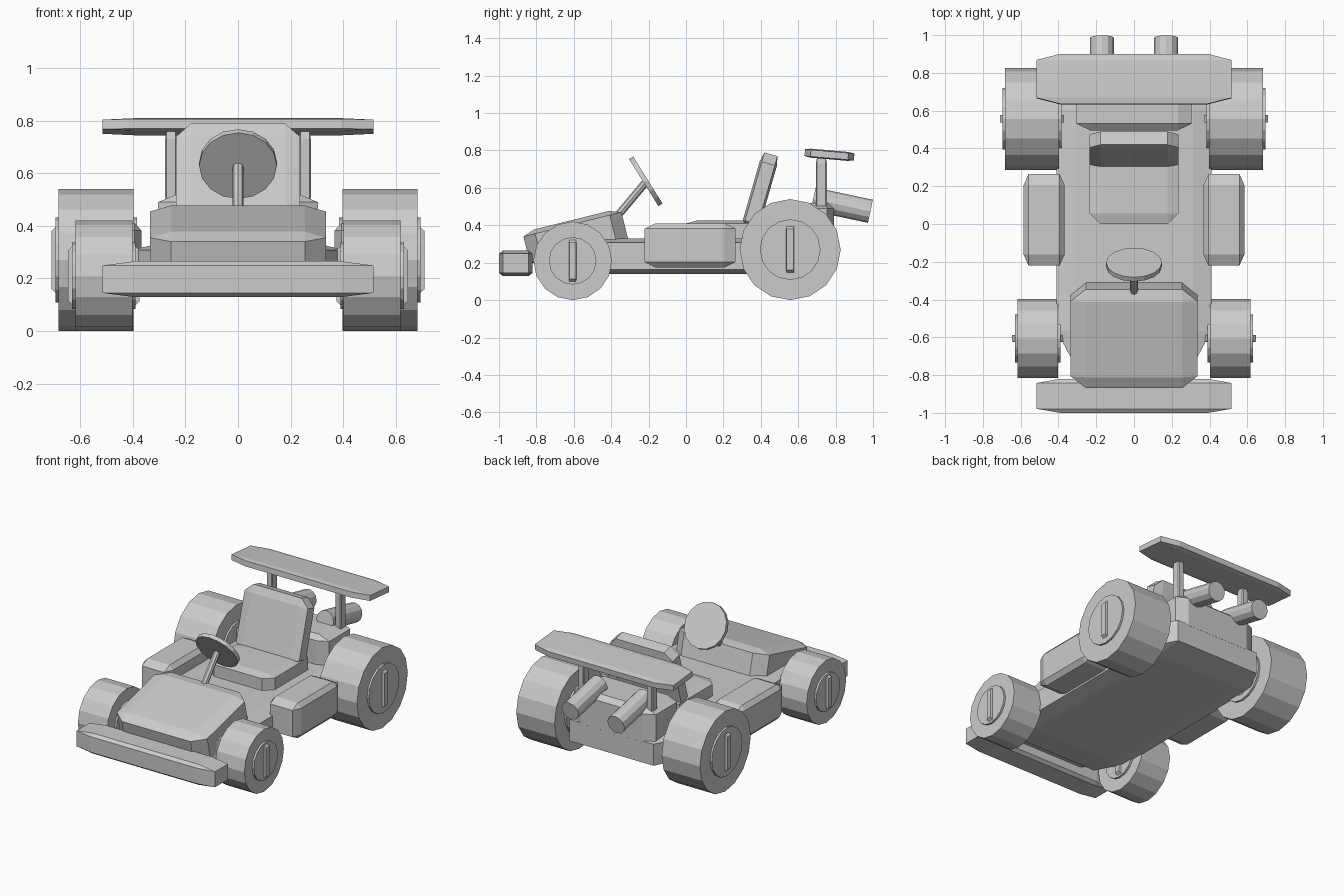
import bpy, bmesh
from math import radians, pi
from mathutils import Vector, Matrix

if "Cube" in bpy.data.objects:
    bpy.data.objects.remove(bpy.data.objects["Cube"])


def finish(bm, name):
    bmesh.ops.recalc_face_normals(bm, faces=bm.faces)
    me = bpy.data.meshes.new(name)
    bm.to_mesh(me)
    bm.free()
    ob = bpy.data.objects.new(name, me)
    bpy.context.collection.objects.link(ob)
    return ob


def block(name, center, size, tilt=0, b=0.12):
    """Chamfered unit cube, stretched to size and tilted about x."""
    bm = bmesh.new()
    bmesh.ops.create_cube(bm, size=1)
    bmesh.ops.bevel(bm, geom=bm.edges[:], offset=b, segments=1,
                    affect='EDGES', profile=0.5)
    bm.transform(Matrix.Translation(center)
                 @ Matrix.Rotation(radians(tilt), 4, 'X')
                 @ Matrix.Diagonal((*size, 1)))
    return finish(bm, name)


def rod(name, start, end, radius, sides=16):
    """Cylinder between two points."""
    a, c = Vector(start), Vector(end)
    d = c - a
    bm = bmesh.new()
    bmesh.ops.create_cone(bm, cap_ends=True, segments=sides, radius1=radius,
                          radius2=radius, depth=d.length)
    bm.transform(Matrix.Translation((a + c) / 2)
                 @ d.to_track_quat('Z', 'Y').to_matrix().to_4x4())
    return finish(bm, name)


def wheel(name, x, y, r, width, hub_r, bar):
    """Tyre, hub disc and hub bar, the last two poking out on both sides."""
    for part, rad, w in (("tyre", r, width), ("hub", hub_r, width + 0.026)):
        rod(f"{name}_{part}", (x - w / 2, y, r), (x + w / 2, y, r), rad)
    block(f"{name}_hub_bar", (x, y, r), (width + 0.056, bar[0], bar[1]))


# Body
block("chassis", (0, 0.02, 0.235), (0.82, 1.54, 0.19))
block("front_bumper", (0, -0.91, 0.197), (1.03, 0.18, 0.137))
block("nose", (0, -0.59, 0.335), (0.67, 0.54, 0.19), 14)
block("engine", (0, 0.643, 0.395), (0.61, 0.295, 0.25))

# Seat
block("seat_cushion", (0, 0.23, 0.36), (0.47, 0.46, 0.13))
block("seat_back", (0, 0.395, 0.573), (0.47, 0.095, 0.43), -16)

# Steering
axis = Vector((0, 0.85, 0.53)) * 0.013
middle = Vector((0, -0.215, 0.635))
rod("steering_wheel", middle - axis, middle + axis, 0.148)
rod("steering_column", (0, -0.40, 0.41), (0, -0.22, 0.625), 0.021, 8)

# Rear wing
block("wing", (0, 0.767, 0.777), (1.03, 0.265, 0.048), -5)

# Mirrored parts
for side, s in (("left", -1), ("right", 1)):
    block(f"side_pod_{side}", (s * 0.476, 0.022, 0.293), (0.216, 0.486, 0.236))
    block(f"wing_strut_{side}", (s * 0.255, 0.724, 0.62), (0.044, 0.06, 0.29))
    rod(f"exhaust_{side}", (s * 0.17, 0.68, 0.54),
        (s * 0.17, 0.986, 0.475), 0.063, 12)
    wheel(f"rear_wheel_{side}", s * 0.54, 0.557, 0.27, 0.284, 0.162, (0.05, 0.29))
    wheel(f"front_wheel_{side}", s * 0.51, -0.606, 0.21, 0.216, 0.127, (0.045, 0.255))
